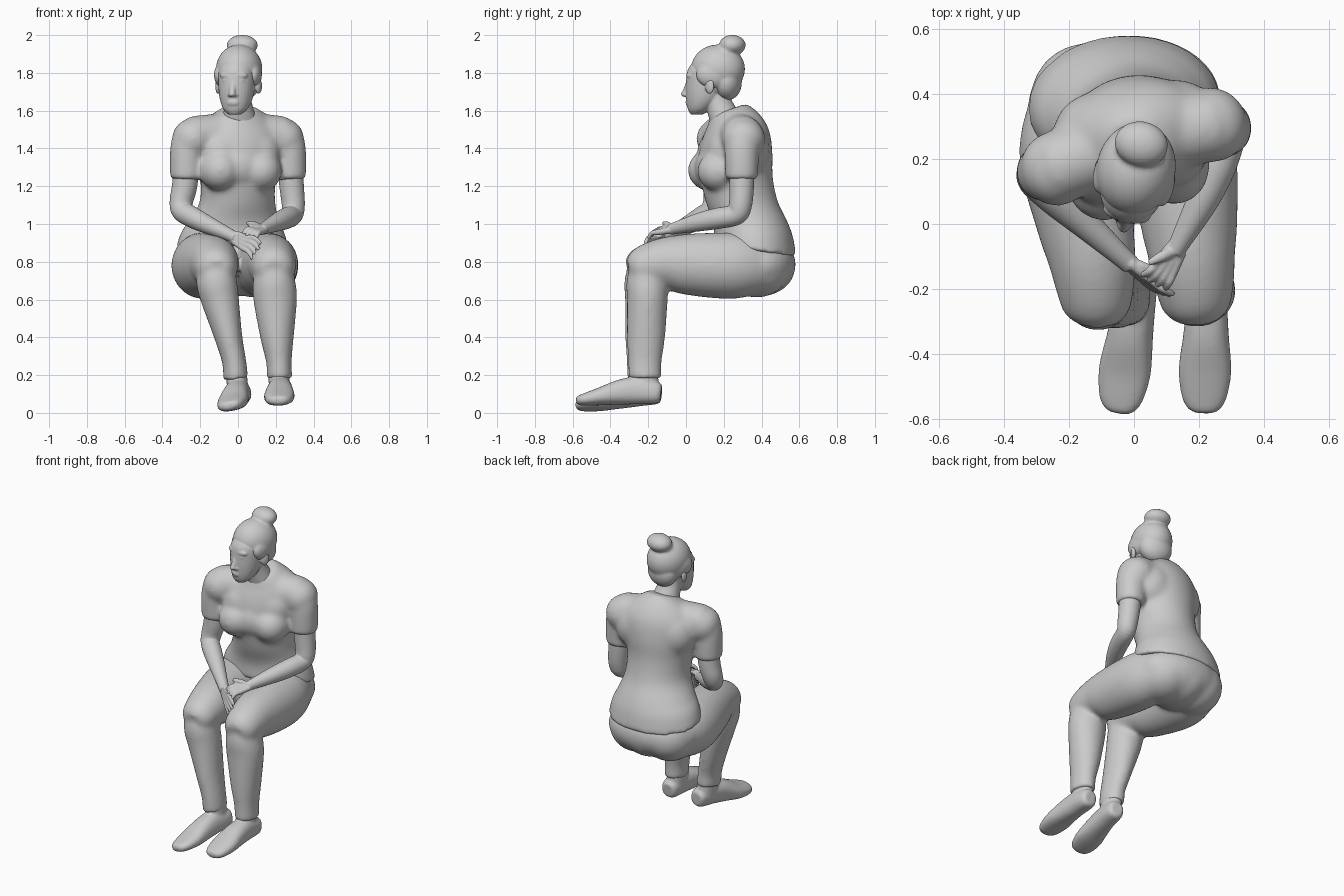
import bpy, bmesh, math
from mathutils import Vector, Matrix


def ball(bm, c, r, yaw=0):
    rot = Matrix.Rotation(math.radians(yaw), 3, 'Z').to_quaternion()
    bmesh.ops.create_uvsphere(bm, u_segments=32, v_segments=20, radius=1,
                              matrix=Matrix.LocRotScale(Vector(c), rot, Vector(r)))


def spline(rows, steps=6):
    out, n = [], len(rows)
    for i in range(n - 1):
        p = [rows[max(i - 1, 0)], rows[i], rows[i + 1], rows[min(i + 2, n - 1)]]
        for s in range(steps):
            t = s / steps
            out.append([0.5 * (2 * b + (c - a) * t + (2 * a - 5 * b + 4 * c - d) * t * t
                        + (3 * b - a - 3 * c + d) * t ** 3) for a, b, c, d in zip(*p)])
    return out + [list(rows[-1])]


def tube(bm, rows, flat=False, roll=0, power=1.0, seg=28):
    """Closed loft; each row is x, y, z, side radius, other radius, tilt, yaw."""
    full = []
    for r in rows:
        r = list(r) + ([r[3]] if len(r) == 4 else [])
        full.append(r + [0] * (7 - len(r)))
    pts = spline(full)
    pos = [Vector(p[:3]) for p in pts]
    loops = []
    for i, p in enumerate(pts):
        t = (pos[min(i + 1, len(pos) - 1)] - pos[max(i - 1, 0)]).normalized()
        if flat:
            t = Vector((0, 0, 1))
        a = math.radians(p[6])
        side = Vector((math.cos(a), math.sin(a), roll))
        side = (side - t * side.dot(t)).normalized()
        other = t.cross(side)
        loop = []
        for k in range(seg):
            ang = math.tau * k / seg
            c, s = (math.copysign(abs(f) ** power, f) for f in (math.cos(ang), math.sin(ang)))
            v = pos[i] + side * (c * p[3]) + other * (s * p[4])
            v.z += p[5] * (v.y - pos[i].y)
            loop.append(bm.verts.new(v))
        loops.append(loop)
    for a, b in zip(loops, loops[1:]):
        for k in range(seg):
            bm.faces.new((a[k], a[(k + 1) % seg], b[(k + 1) % seg], b[k]))
    bm.faces.new(loops[0][::-1])
    bm.faces.new(loops[-1])


def part(name, bm, voxel, smooth):
    """Fuse the overlapping forms into one smooth skin."""
    bmesh.ops.recalc_face_normals(bm, faces=bm.faces)
    me = bpy.data.meshes.new(name)
    bm.to_mesh(me)
    bm.free()
    ob = bpy.data.objects.new(name, me)
    bpy.context.collection.objects.link(ob)
    m = ob.modifiers.new("fuse", 'REMESH')
    m.mode = 'VOXEL'
    m.voxel_size = voxel
    m.use_smooth_shade = True
    m = ob.modifiers.new("soften", 'SMOOTH')
    m.factor = 0.5
    m.iterations = smooth


# Shirt: torso, bust, shoulder yoke and short sleeves
bm = bmesh.new()
tube(bm, [(-.03, .365, .858, .302, .22, -.15, 3), (-.028, .357, .95, .277, .209, -.08, 4),
          (-.02, .337, 1.02, .238, .2, -.04, 6),
          (-.003, .295, 1.12, .2, .191, 0, 8), (0, .267, 1.25, .202, .192, 0, 12),
          (0, .265, 1.38, .23, .19, 0, 15), (0, .265, 1.48, .235, .17, .1, 15),
          (0, .25, 1.55, .18, .135, .25, 13), (.005, .225, 1.605, .095, .096, .35, 10)],
     flat=True, seg=40)
for c in ((-.095, .127, 1.285), (.12, .177, 1.28)):
    ball(bm, c, (.112, .118, .11), 15)
    ball(bm, (c[0] * .9, c[1] + .035, 1.38), (.12, .1, .12), 15)
ball(bm, (.012, .15, 1.3), (.14, .1, .115), 15)
tube(bm, [(-.25, .17, 1.46, .11), (-.13, .215, 1.467, .116), (0, .255, 1.47, .118),
          (.13, .285, 1.467, .116), (.25, .305, 1.46, .11)])
ball(bm, (-.11, .29, 1.4), (.14, .118, .15), 15)
ball(bm, (.12, .325, 1.4), (.14, .118, .15), 10)
for s, y in ((-1, .16), (1, .295)):
    ball(bm, (s * .24, y + .01, 1.45), (.11, .116, .11), 15)
    tube(bm, [(s * .24, y, 1.5, .085), (s * .268, y, 1.4, .092), (s * .274, y, 1.235, .087)])
part("shirt", bm, .011, 24)

# Trousers: pelvis, thighs, knees and shins
bm = bmesh.new()
ball(bm, (-.03, .372, .785), (.298, .209, .168), 4)
for x in (-.15, .085):
    ball(bm, (x, .375, .776), (.17, .18, .165))
ball(bm, (-.03, .38, .76), (.16, .195, .145))
tube(bm, [(-.17, .45, .775, .12, .13), (-.18, .3, .78, .163, .171), (-.18, .18, .78, .169, .175),
          (-.15, 0, .787, .149, .161), (-.13, -.1, .793, .136, .14),
          (-.119, -.2, .778, .12, .12), (-.115, -.27, .76, .1, .095), (-.115, -.305, .75, .06, .06)])
tube(bm, [(.11, .45, .775, .12, .13), (.14, .3, .78, .157, .171), (.155, .18, .78, .163, .175),
          (.17, 0, .787, .149, .161), (.178, -.1, .793, .134, .14),
          (.187, -.2, .778, .12, .12), (.19, -.265, .76, .1, .095), (.191, -.298, .75, .06, .06)])
tube(bm, [(-.116, -.205, .77, .1, .1), (-.113, -.217, .69, .108, .11), (-.095, -.213, .6, .101, .11),
          (-.05, -.22, .4, .074, .102), (-.02, -.225, .27, .064, .09), (-.012, -.222, .18, .067, .089)])
tube(bm, [(.189, -.195, .77, .1, .1), (.191, -.207, .69, .113, .109), (.197, -.205, .6, .116, .108),
          (.207, -.212, .4, .089, .101), (.217, -.218, .27, .068, .089), (.22, -.218, .18, .068, .088)])
part("trousers", bm, .011, 18)

# Shoes with ankles
for name, x0, turn, low, roll in (("left_shoe", .02, -1, -.022, .22), ("right_shoe", .228, -.2, .006, .04)):
    bm = bmesh.new()
    prof = [(-.132, .103, .036, .042), (-.15, .105, .052, .056), (-.2, .11, .06, .064),
            (-.27, .115, .064, .072), (-.35, .105, .071, .066), (-.45, .082, .081, .048),
            (-.53, .066, .07, .034), (-.568, .06, .05, .025), (-.582, .058, .024, .014)]
    tube(bm, [(x0 + turn * .15 * (-.13 - y), y, z + low * min(1, (-.13 - y) / .3), rx, rz)
              for y, z, rx, rz in prof], roll=roll, power=.85)
    ax = x0 - .008 + turn * .018
    tube(bm, [(ax, -.22, .25, .05, .068), (ax, -.222, .19, .055, .075), (ax + .005, -.222, .1, .056, .085)])
    part(name, bm, .008, 5)


# Bare arms with hands
def arm(name, path, wrist, knuckle, tip, spread, thumb):
    bm = bmesh.new()
    tube(bm, path)
    w, k, t, sp = map(Vector, (wrist, knuckle, tip, spread))
    for f in (-1.5, -.5, .5, 1.5):
        a, b = k + sp * f, t + sp * f * 1.5
        b = b - (b - a) * (.08 * abs(f))
        mid = (a + b) / 2 + Vector((0, -.006, .012))
        tube(bm, [(*(w + sp * f * .6), .018), (*a, .0155), (*mid, .0125), (*b, .009)], seg=14)
    th = Vector(thumb)
    mid = (w + th) / 2 + Vector((0, 0, .008))
    tube(bm, [(*w, .018), (*mid, .017), (*th, .009)], seg=14)
    part(name, bm, .005, 3)


arm("left_arm", [(-.272, .16, 1.32, .068), (-.283, .16, 1.2, .067), (-.3, .153, 1.12, .062),
                 (-.295, .13, 1.07, .057), (-.24, .08, 1.035, .056), (-.16, .01, .995, .048),
                 (-.05, -.09, .945, .034), (-.01, -.125, .925, .031)],
    (-.02, -.118, .93), (.042, -.17, .9), (.108, -.218, .848), (.01, -.002, .019), (.06, -.14, .935))
arm("right_arm", [(.274, .295, 1.32, .068), (.284, .295, 1.2, .065), (.293, .288, 1.1, .061),
                  (.288, .265, 1.05, .056), (.255, .17, 1.03, .056), (.21, .07, 1.01, .049),
                  (.145, -.05, .98, .033), (.125, -.085, .97, .029)],
    (.13, -.078, .972), (.095, -.135, .965), (.055, -.185, .93), (.016, -.01, -.006), (.045, -.12, 1.005))

# Head, face and neck
place = Matrix.Translation((0, .14, 1.76)) @ Matrix.Rotation(math.radians(-12), 4, 'Z')
bm = bmesh.new()
ball(bm, (0, .01, .03), (.105, .132, .13))
tube(bm, [(0, -.085, -.18, .034, .032), (0, -.068, -.152, .064, .064), (0, -.047, -.1, .086, .093),
          (0, -.035, -.03, .096, .107), (0, -.03, .05, .096, .104), (0, -.02, .1, .075, .083)], flat=True)
tube(bm, [(0, -.122, .02, .012), (0, -.134, -.03, .016), (0, -.15, -.072, .018)], seg=14)
ball(bm, (0, -.152, -.073), (.019, .018, .014))
ball(bm, (0, -.124, -.118), (.036, .02, .022))
ball(bm, (0, -.129, -.112), (.027, .017, .006))
ball(bm, (0, -.127, -.124), (.024, .017, .007))
for s in (-1, 1):
    ball(bm, (s * .015, -.14, -.077), (.013, .012, .01))
    ball(bm, (s * .038, -.117, .026), (.038, .017, .018), s * 15)
    ball(bm, (s * .04, -.121, .0), (.019, .011, .008), s * 15)
    ball(bm, (s * .11, .008, -.03), (.014, .027, .042), s * -20)
bmesh.ops.transform(bm, matrix=place, verts=bm.verts)
tube(bm, [(.01, .22, 1.53, .1, .09), (.005, .193, 1.6, .08, .082), (0, .17, 1.66, .07),
          (0, .16, 1.72, .068)], flat=True)
part("head", bm, .005, 6)

# Hair swept back into a bun
bm = bmesh.new()
ball(bm, (0, .03, .06), (.122, .144, .13))
ball(bm, (0, .083, -.01), (.105, .073, .095))
for s in (-1, 1):
    ball(bm, (s * .078, .025, .03), (.045, .095, .072), s * 12)
tube(bm, [(0, .05, .12, .085), (0, .085, .165, .074, .07), (0, .11, .185, .07, .06)], flat=True)
ball(bm, (0, .108, .187), (.083, .07, .054))
bmesh.ops.transform(bm, matrix=place, verts=bm.verts)
part("hair", bm, .007, 8)
